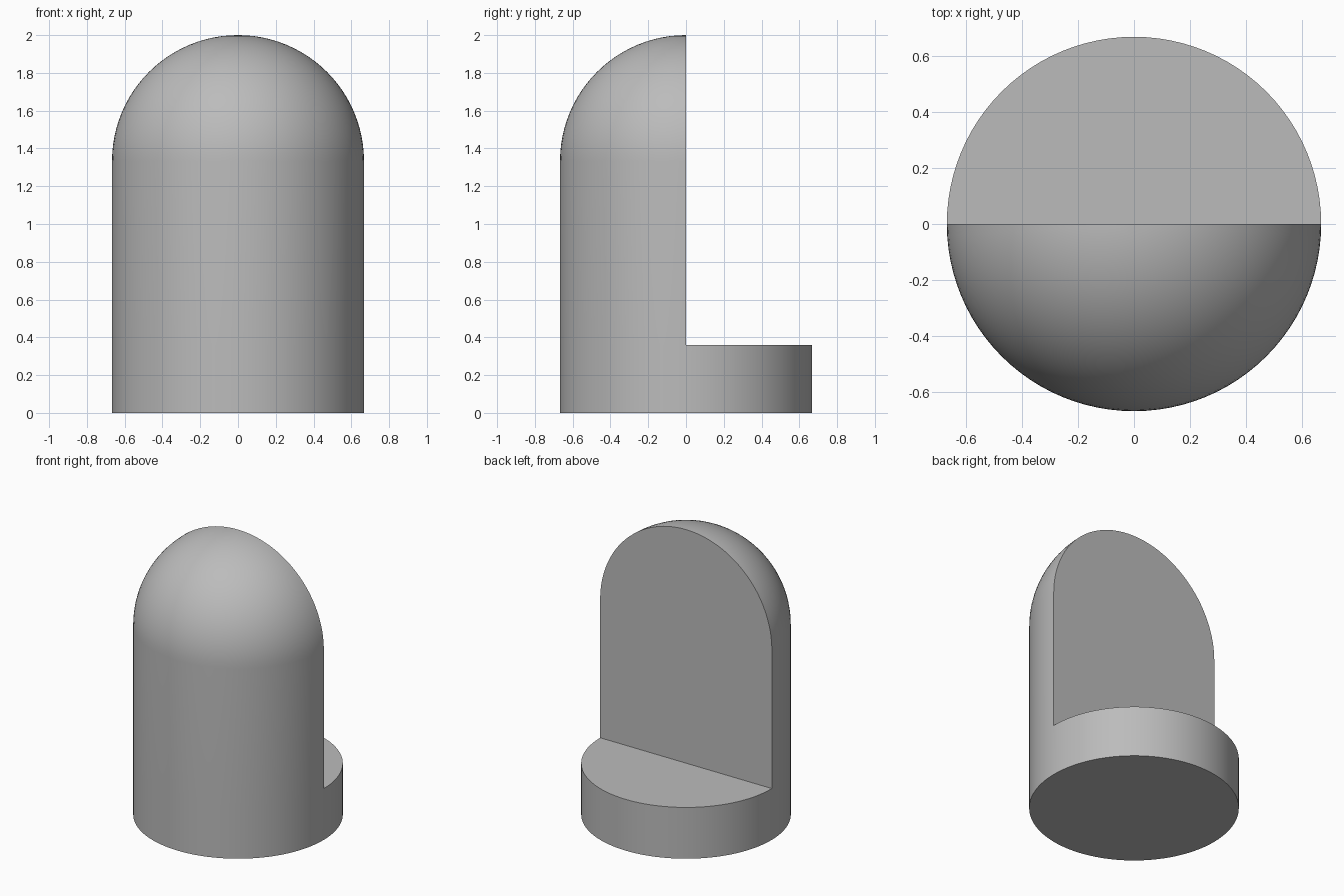
import bpy, bmesh
from math import sin, cos, pi, atan2, radians

R, HEIGHT, STEP = 0.667, 2.0, 0.36
SIDES, RINGS = 96, 24
EPS = 1e-4

if "Cube" in bpy.data.objects:
    bpy.data.objects.remove(bpy.data.objects["Cube"])

# Plain grey finish
grey = bpy.data.materials.new("plain_grey")
grey.use_nodes = True
colour = (0.5, 0.5, 0.5, 1)
grey.diffuse_color = colour
grey.node_tree.nodes["Principled BSDF"].inputs["Base Color"].default_value = colour

# Side profile: straight wall, then a quarter circle up to the pole
profile = [(R, 0), (R, STEP)]
for i in range(RINGS + 1):
    a = pi / 2 * i / RINGS
    profile.append((R * cos(a), HEIGHT - R + R * sin(a)))

# Revolve the profile into a domed cylinder
bm = bmesh.new()
verts = [bm.verts.new((x, 0, z)) for x, z in profile]
edges = [bm.edges.new(pair) for pair in zip(verts, verts[1:])]
bmesh.ops.spin(bm, geom=verts + edges, axis=(0, 0, 1), cent=(0, 0, 0),
               angle=2 * pi, steps=SIDES)
bmesh.ops.remove_doubles(bm, verts=bm.verts, dist=EPS)

# Remove the back half above the step
cut = [f for f in bm.faces
       if f.calc_center_median().y > 0 and f.calc_center_median().z > STEP]
bmesh.ops.delete(bm, geom=cut, context="FACES")


def cap(keep, order):
    bm.faces.new(sorted((v for v in bm.verts if keep(v.co)), key=lambda v: order(v.co)))


# Underside, half-round step and upright back wall
cap(lambda c: c.z < EPS, lambda c: atan2(c.y, c.x))
cap(lambda c: abs(c.z - STEP) < EPS and c.y > -EPS, lambda c: c.x)
cap(lambda c: abs(c.y) < EPS and c.z > STEP - EPS, lambda c: atan2(c.z - 1, c.x))
bmesh.ops.recalc_face_normals(bm, faces=bm.faces)

mesh = bpy.data.meshes.new("domed_block")
bm.to_mesh(mesh)
bm.free()
mesh.materials.append(grey)
block = bpy.data.objects.new("domed_block", mesh)
bpy.context.collection.objects.link(block)

# Smooth the round sides and keep the cut edges sharp
bpy.context.view_layer.objects.active = block
block.select_set(True)
bpy.ops.object.shade_smooth_by_angle(angle=radians(30))
